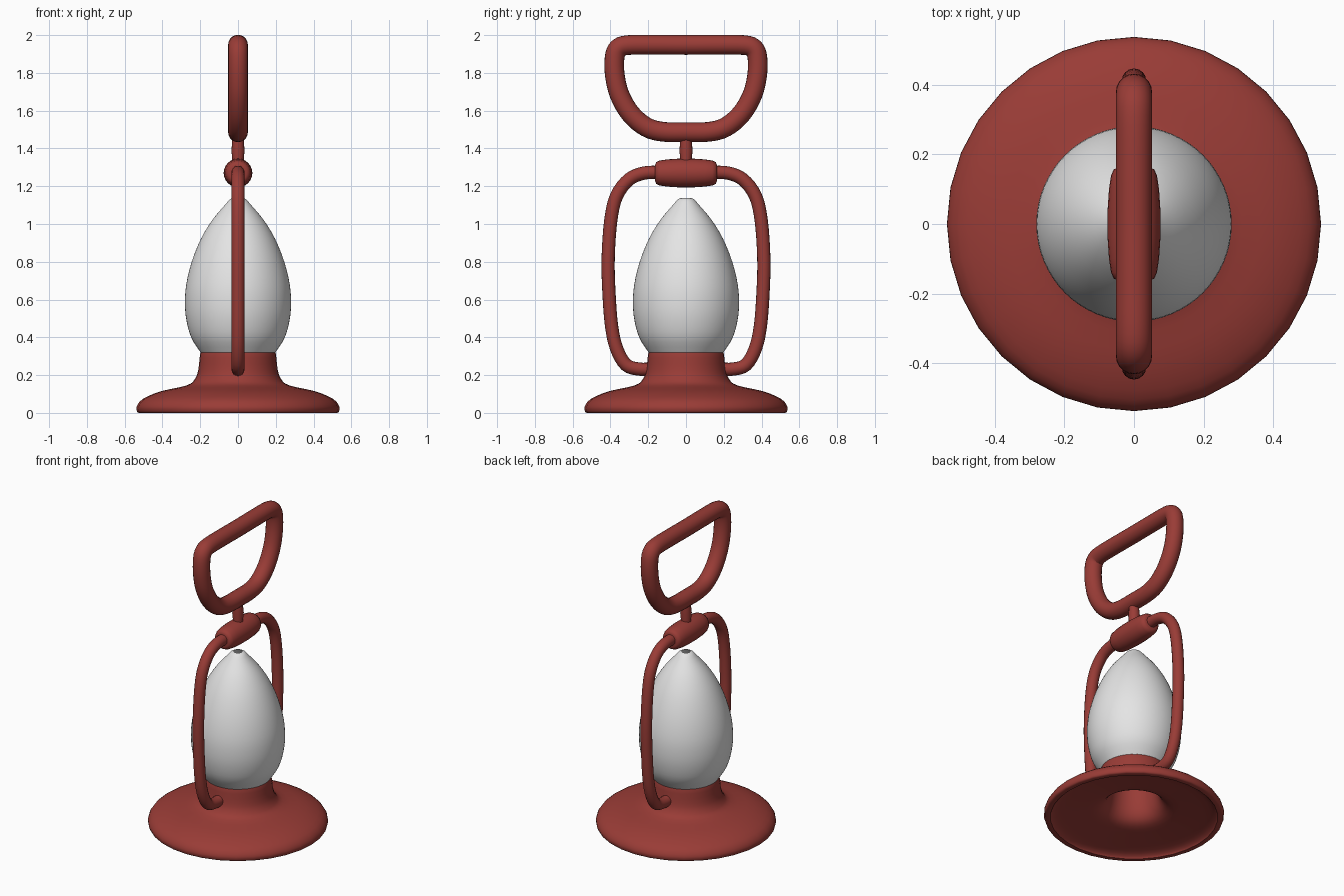
import bpy, bmesh, math
from mathutils import Vector

if "Cube" in bpy.data.objects:
    bpy.data.objects.remove(bpy.data.objects["Cube"])


def material(name, rgb):
    m = bpy.data.materials.new(name)
    m.diffuse_color = (*rgb, 1)
    m.use_nodes = True
    m.node_tree.nodes["Principled BSDF"].inputs["Base Color"].default_value = m.diffuse_color
    return m


RED = material("red_metal", (0.32, 0.045, 0.037))
GLASS = material("pale_glass", (0.78, 0.78, 0.78))


def finish(bm, name, mat, angle=50):
    bmesh.ops.recalc_face_normals(bm, faces=bm.faces)
    me = bpy.data.meshes.new(name)
    bm.to_mesh(me)
    bm.free()
    me.materials.append(mat)
    ob = bpy.data.objects.new(name, me)
    bpy.context.collection.objects.link(ob)
    bpy.ops.object.select_all(action='DESELECT')
    ob.select_set(True)
    bpy.context.view_layer.objects.active = ob
    bpy.ops.object.shade_smooth_by_angle(angle=math.radians(angle))
    return ob


def smooth_path(pts, steps=5, closed=False):
    """Catmull-Rom through 2D points."""
    p = [Vector(q) for q in pts]
    n = len(p)
    out = []
    for i in range(n if closed else n - 1):
        if closed:
            a, b, c, d = (p[(i + k) % n] for k in (-1, 0, 1, 2))
        else:
            a, b, c, d = p[max(i - 1, 0)], p[i], p[i + 1], p[min(i + 2, n - 1)]
        for s in range(steps):
            t = s / steps
            out.append(0.5 * (2 * b + (c - a) * t + (2 * a - 5 * b + 4 * c - d) * t * t
                              + (3 * b - a - 3 * c + d) * t ** 3))
    if not closed:
        out.append(p[-1])
    return out


def bridge(bm, rings, closed=False):
    n = len(rings[0])
    for i in range(len(rings) if closed else len(rings) - 1):
        r, s = rings[i], rings[(i + 1) % len(rings)]
        for j in range(n):
            k = (j + 1) % n
            bm.faces.new((r[j], r[k], s[k], s[j]))


def lathe(name, profile, mat, seg=32, caps=True, along_y=False, z0=0):
    """Spin (radius, height) pairs about z, or about a y axis at height z0."""
    bm = bmesh.new()
    rings = []
    for r, h in profile:
        ring = []
        for j in range(seg):
            a = 2 * math.pi * j / seg
            u, v = r * math.cos(a), r * math.sin(a)
            ring.append(bm.verts.new((u, h, z0 + v) if along_y else (u, v, h)))
        rings.append(ring)
    bridge(bm, rings)
    if caps:
        bm.faces.new(rings[0])
        bm.faces.new(rings[-1])
    return finish(bm, name, mat)


def tube(name, path, radius, closed=False, seg=16):
    """Sweep a circle along (y, z) points in the x = 0 plane."""
    bm = bmesh.new()
    rings = []
    n = len(path)
    for i, p in enumerate(path):
        if closed:
            t = path[(i + 1) % n] - path[i - 1]
        else:
            t = path[min(i + 1, n - 1)] - path[max(i - 1, 0)]
        t.normalize()
        ring = []
        for j in range(seg):
            a = 2 * math.pi * j / seg
            q = p + Vector((-t.y, t.x)) * radius * math.sin(a)
            ring.append(bm.verts.new((radius * math.cos(a), q.x, q.y)))
        rings.append(ring)
    bridge(bm, rings, closed)
    if not closed:
        bm.faces.new(rings[0])
        bm.faces.new(rings[-1])
    return finish(bm, name, RED)


# flared base, shallow hollow underneath running up into the neck
outer = smooth_path([(.19, .325), (.2, .315), (.21, .23), (.228, .18), (.27, .146),
                     (.41, .114), (.505, .073), (.537, .032), (.533, .004)], 3)
inner = smooth_path([(.5, 0), (.488, .012), (.45, .026), (.32, .045), (.22, .062),
                     (.17, .1), (.145, .17), (.13, .29)], 3)
lathe("base", outer + [Vector((.525, 0))] + inner, RED)

# egg-shaped glass chimney, open at the tip
glass = smooth_path([(.19, .31), (.205, .33), (.248, .4), (.273, .49), (.281, .58), (.274, .68),
                     (.245, .8), (.197, .92), (.137, 1.02), (.07, 1.1), (.043, 1.13),
                     (.025, 1.137)], 3)
lathe("glass_chimney", glass, GLASS, 64, caps=False)

# side wires, one each side
wire = [(.18, .232), (.25, .232), (.318, .255), (.367, .34), (.394, .46), (.408, .64), (.412, .82),
        (.398, 1.02), (.367, 1.15), (.3, 1.237), (.22, 1.27), (.14, 1.273)]
for side, name in ((1, "side_wire_back"), (-1, "side_wire_front")):
    tube(name, smooth_path([(side * y, z) for y, z in wire], 4), .035)

# barrel joining the wires
half = [(.045, .163), (.058, .157), (.066, .14), (.072, .1), (.076, .04)]
barrel = [(r, -y) for r, y in half] + [(r, y) for r, y in reversed(half)]
lathe("barrel", barrel, RED, 24, along_y=True, z0=1.27)

# short waisted stem
lathe("stem", [(.034, 1.3), (.031, 1.35), (.035, 1.39), (.031, 1.43), (.03, 1.47)], RED, 16)

# D-shaped carrying handle
d = [(.17, 1.949), (.31, 1.947), (.36, 1.928), (.378, 1.88), (.377, 1.79), (.352, 1.685),
     (.293, 1.583), (.21, 1.513), (.12, 1.488)]
loop = [(0, 1.948)] + d + [(0, 1.486)] + [(-y, z) for y, z in reversed(d)]
tube("carrying_handle", smooth_path(loop, 4, True), .052, True, 20)
